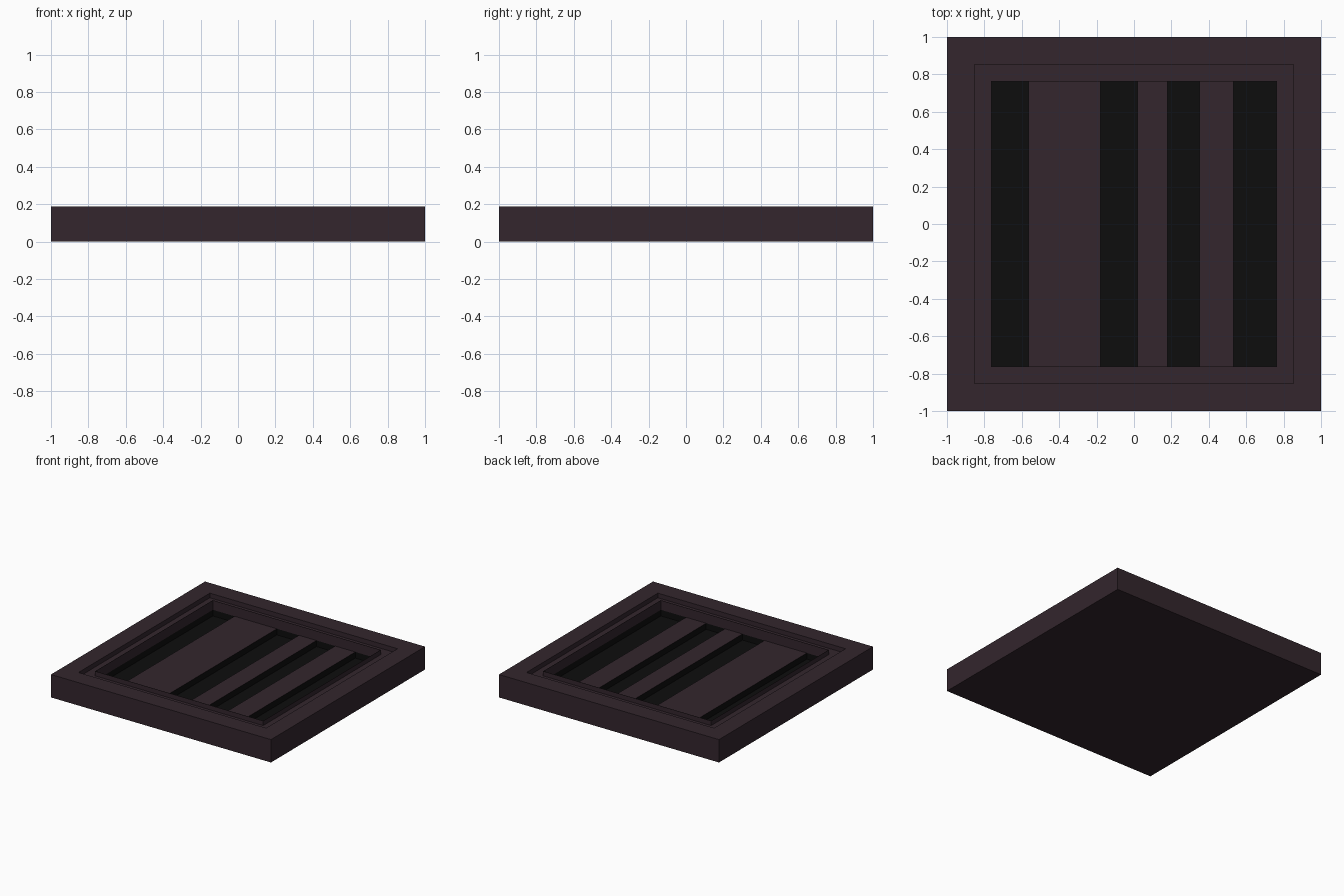
import bpy, bmesh

if "Cube" in bpy.data.objects:
    bpy.data.objects.remove(bpy.data.objects["Cube"])

TOP, PANEL, GROOVE, FLOOR = 0.188, 0.11, 0.15, 0.06
IN = 0.762


def material(name, rgb):
    m = bpy.data.materials.new(name)
    m.diffuse_color = (*rgb, 1)
    m.use_nodes = True
    m.node_tree.nodes["Principled BSDF"].inputs["Base Color"].default_value = m.diffuse_color
    return m


plum = material("plum", (0.033, 0.019, 0.026))
black = material("black", (0.004, 0.004, 0.004))


def finish(bm, name, mat):
    me = bpy.data.meshes.new(name)
    bm.to_mesh(me)
    bm.free()
    me.materials.append(mat)
    ob = bpy.data.objects.new(name, me)
    bpy.context.collection.objects.link(ob)
    return ob


def quad(bm, pts):
    return bm.faces.new([bm.verts.new(p) for p in pts])


# Outer frame: square rings from the underside, over the rim, groove and thin lip
bm = bmesh.new()
profile = [(1, 0), (1, TOP), (0.853, TOP), (0.853, GROOVE),
           (IN + 0.002, GROOVE), (IN + 0.002, TOP), (IN, TOP), (IN, PANEL)]
rings = [[bm.verts.new((sx * r, sy * r, z))
          for sx, sy in ((-1, -1), (1, -1), (1, 1), (-1, 1))] for r, z in profile]
for a, b in zip(rings, rings[1:]):
    for i in range(4):
        j = (i + 1) % 4
        bm.faces.new((a[i], a[j], b[j], b[i]))
bm.faces.new(rings[0][::-1])
finish(bm, "frame", plum)

# Flat panels between the slots
for n, (x0, x1) in enumerate([(-0.565, -0.18), (0.02, 0.18), (0.35, 0.533)]):
    bm = bmesh.new()
    quad(bm, [(x0, -IN, PANEL), (x1, -IN, PANEL), (x1, IN, PANEL), (x0, IN, PANEL)])
    finish(bm, f"panel_{n + 1}", plum)

# Dark sunken slots, open at the top
for n, (x0, x1) in enumerate([(-IN, -0.565), (-0.18, 0.02), (0.18, 0.35), (0.533, IN)]):
    bm = bmesh.new()
    c = [(x0, -IN), (x1, -IN), (x1, IN), (x0, IN)]
    quad(bm, [(x, y, FLOOR) for x, y in c])
    for i in range(4):
        p, q = c[i], c[(i + 1) % 4]
        quad(bm, [(*p, FLOOR), (*p, PANEL), (*q, PANEL), (*q, FLOOR)])
    bmesh.ops.remove_doubles(bm, verts=bm.verts, dist=1e-4)
    finish(bm, f"slot_{n + 1}", black)
